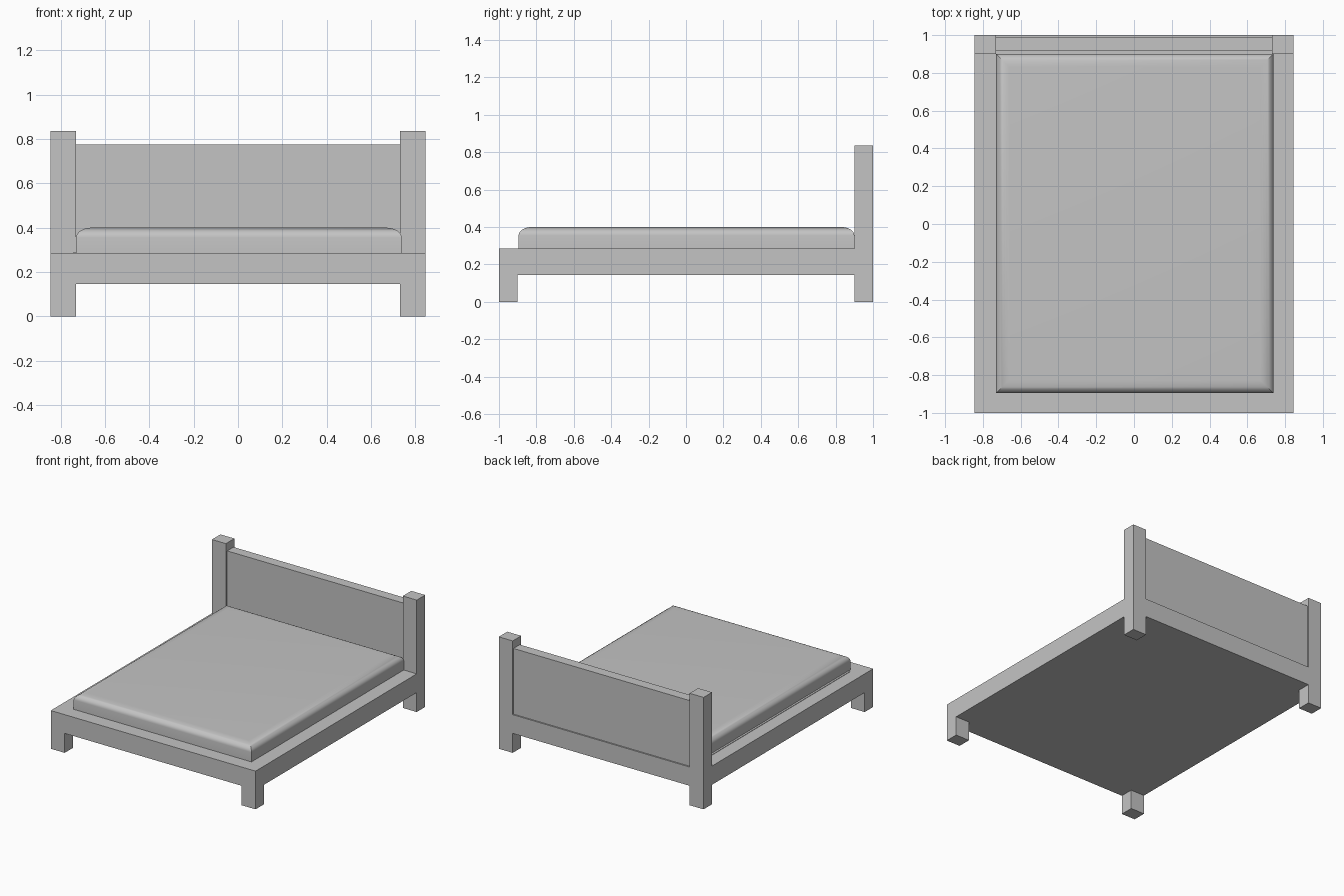
import bpy, bmesh, math

cube = bpy.data.objects.get("Cube")
if cube:
    bpy.data.objects.remove(cube, do_unlink=True)

grey = bpy.data.materials.new("plain_grey")
grey.use_nodes = True
grey.diffuse_color = (0.55, 0.55, 0.55, 1)
grey.node_tree.nodes["Principled BSDF"].inputs["Base Color"].default_value = (0.55, 0.55, 0.55, 1)


def add_object(name, bm):
    bmesh.ops.recalc_face_normals(bm, faces=bm.faces)
    mesh = bpy.data.meshes.new(name)
    bm.to_mesh(mesh)
    bm.free()
    mesh.materials.append(grey)
    obj = bpy.data.objects.new(name, mesh)
    bpy.context.collection.objects.link(obj)
    return obj


def box(name, x, y, z):
    """Box from (min, max) pairs on each axis."""
    bm = bmesh.new()
    bmesh.ops.create_cube(bm, size=1)
    for v in bm.verts:
        v.co = [lo + (c + 0.5) * (hi - lo) for c, (lo, hi) in zip(v.co, (x, y, z))]
    return add_object(name, bm)


HALF_W, POST_IN, POST_Y = 0.845, 0.73, 0.90
RAIL_BOTTOM, RAIL_TOP = 0.145, 0.285

# Bed platform
box("bed_frame", (-HALF_W, HALF_W), (-1, 1), (RAIL_BOTTOM, RAIL_TOP))

# Feet at the front, tall posts at the back
for side, sign in (("left", 1), ("right", -1)):
    x = sorted((sign * POST_IN, sign * HALF_W))
    box(f"front_{side}_leg", x, (-1, -POST_Y), (0, RAIL_BOTTOM))
    box(f"back_{side}_leg", x, (POST_Y, 1), (0, RAIL_BOTTOM))
    box(f"headboard_{side}_post", x, (POST_Y, 1), (RAIL_TOP, 0.835))

# Headboard panel, set in from the posts on both faces
box("headboard_panel", (-POST_IN, POST_IN), (0.915, 0.99), (RAIL_TOP, 0.775))

# Thin base board just showing beside the mattress
box("mattress_board", (-0.745, 0.735), (-0.87, 0.87), (RAIL_TOP, 0.288))

# Mattress: straight sides, rounded top rim with mitred corners
bm = bmesh.new()
STEPS, RIM_W, RIM_H = 8, 0.07, 0.045
profile = [(0, RAIL_TOP)]
for i in range(STEPS + 1):
    a = math.pi / 2 * i / STEPS
    profile.append((RIM_W * (1 - math.cos(a)), 0.40 - RIM_H * (1 - math.sin(a))))
rings = []
for inset, z in profile:
    x0, x1, y0, y1 = -0.73 + inset, 0.738 - inset, -0.895 + inset, 0.90 - inset
    rings.append([bm.verts.new((x, y, z)) for x, y in ((x0, y0), (x1, y0), (x1, y1), (x0, y1))])
for low, high in zip(rings, rings[1:]):
    for i in range(4):
        j = (i + 1) % 4
        bm.faces.new((low[i], low[j], high[j], high[i]))
bm.faces.new(rings[0][::-1])
bm.faces.new(rings[-1])
mattress = add_object("mattress", bm)
bpy.ops.object.select_all(action="DESELECT")
mattress.select_set(True)
bpy.context.view_layer.objects.active = mattress
bpy.ops.object.shade_smooth_by_angle(angle=math.radians(30))
